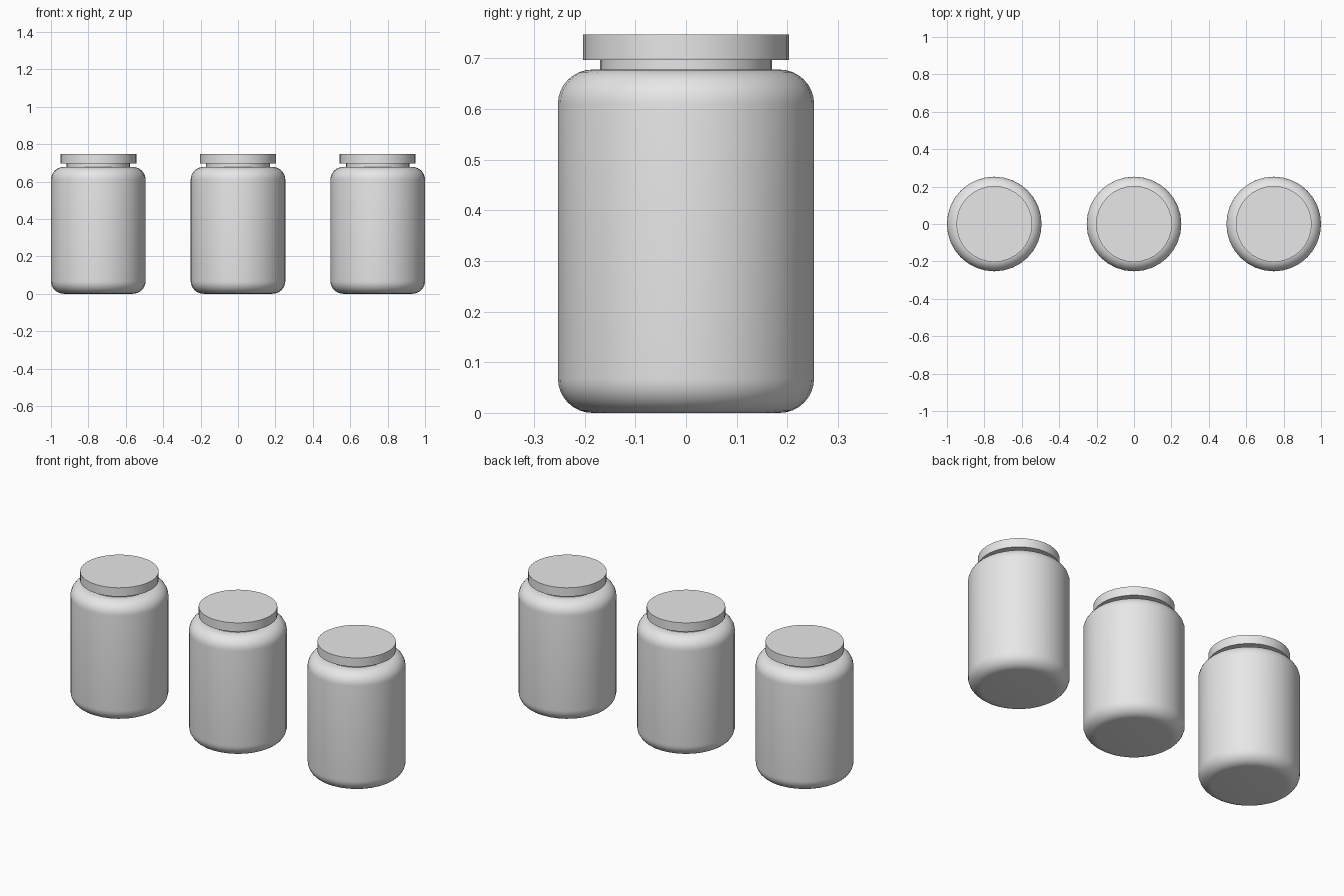
import bpy
import math

cube = bpy.data.objects.get("Cube")
if cube:
    bpy.data.objects.remove(cube, do_unlink=True)

SIDES = 32
BODY_R, BODY_H, ROUND = 0.253, 0.678, 0.068
NECK_R, LID_R, LID_Z, LID_TOP = 0.17, 0.203, 0.697, 0.747
SPACING = 0.747

grey = bpy.data.materials.new("plain grey")
grey.use_nodes = True
colour = (0.8, 0.8, 0.8, 1)
grey.diffuse_color = colour
grey.node_tree.nodes["Principled BSDF"].inputs["Base Color"].default_value = colour


def cylinder(name, x, radius, bottom, top):
    """Closed upright cylinder between two heights."""
    bpy.ops.mesh.primitive_cylinder_add(
        vertices=SIDES, radius=radius, depth=top - bottom,
        location=(x, 0, (bottom + top) / 2))
    part = bpy.context.object
    part.name = name
    part.data.materials.append(grey)
    return part


def smooth(part):
    bpy.ops.object.select_all(action="DESELECT")
    part.select_set(True)
    bpy.context.view_layer.objects.active = part
    bpy.ops.object.shade_smooth_by_angle(angle=math.radians(35))


for side, x in (("right", -SPACING), ("middle", 0), ("left", SPACING)):
    # Jar body with rounded shoulder and base
    body = cylinder(f"{side}_jar_body", x, BODY_R, 0, BODY_H)
    bevel = body.modifiers.new("rounded rims", "BEVEL")
    bevel.width = ROUND
    bevel.segments = 8
    bevel.limit_method = "ANGLE"
    bevel.angle_limit = math.radians(60)
    bpy.ops.object.modifier_apply(modifier=bevel.name)
    smooth(body)

    # Narrow neck and flat overhanging lid
    smooth(cylinder(f"{side}_jar_neck", x, NECK_R, BODY_H - 0.01, LID_Z + 0.01))
    smooth(cylinder(f"{side}_jar_lid", x, LID_R, LID_Z, LID_TOP))
